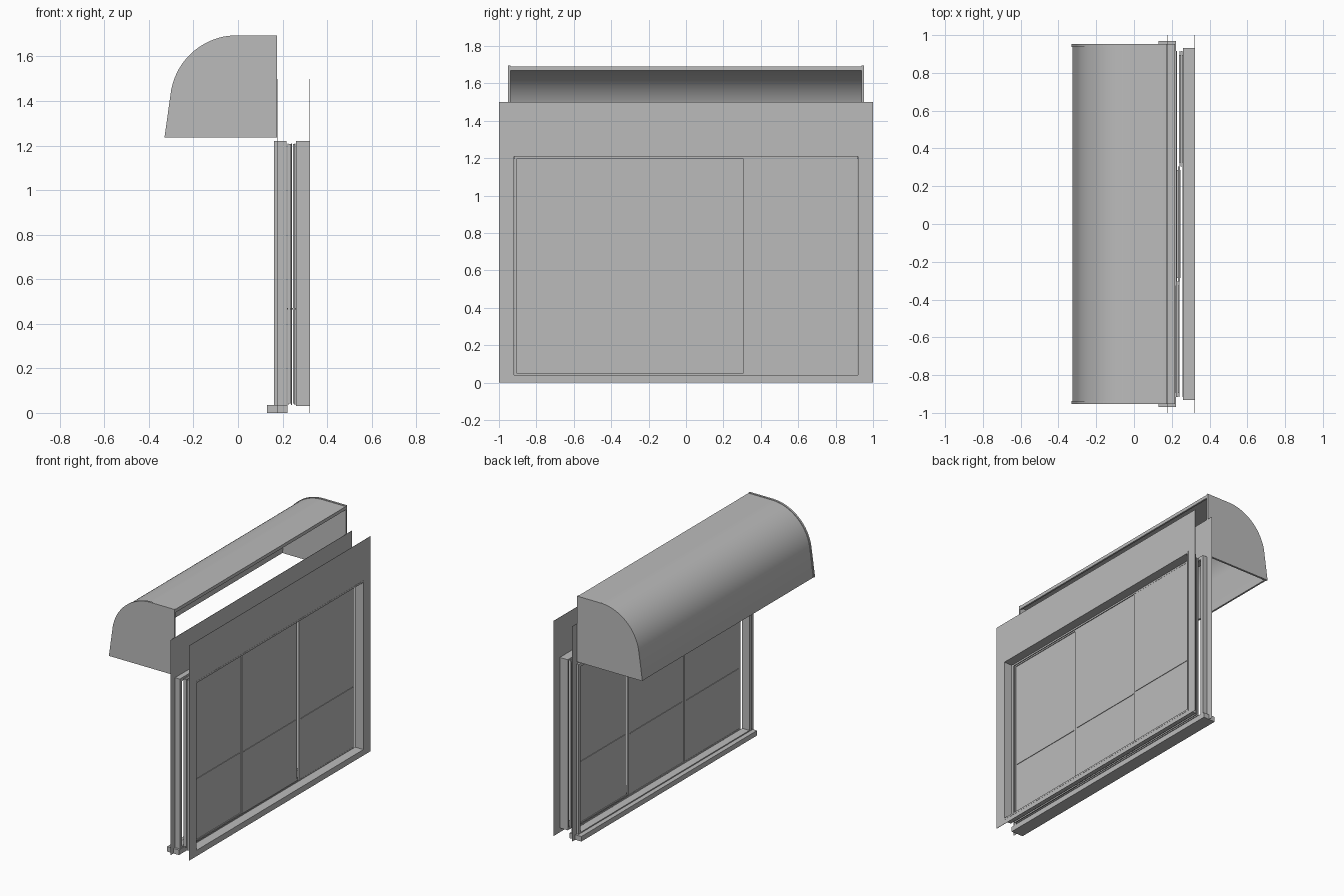
import bpy, bmesh
from math import cos, sin, radians

old = bpy.data.objects.get("Cube")
if old:
    bpy.data.objects.remove(old, do_unlink=True)

grey = bpy.data.materials.new("plain_grey")
grey.use_nodes = True
grey.diffuse_color = (0.5, 0.5, 0.5, 1)
grey.node_tree.nodes["Principled BSDF"].inputs["Base Color"].default_value = (0.5, 0.5, 0.5, 1)


def finish(name, bm):
    bmesh.ops.recalc_face_normals(bm, faces=bm.faces)
    mesh = bpy.data.meshes.new(name)
    bm.to_mesh(mesh)
    bm.free()
    mesh.materials.append(grey)
    obj = bpy.data.objects.new(name, mesh)
    bpy.context.collection.objects.link(obj)
    return obj


def add_box(bm, x, y, z):
    """Box from (low, high) pairs."""
    verts = bmesh.ops.create_cube(bm, size=1)["verts"]
    for v in verts:
        for i, (low, high) in enumerate((x, y, z)):
            v.co[i] = low + (v.co[i] + 0.5) * (high - low)


def box(name, x, y, z):
    bm = bmesh.new()
    add_box(bm, x, y, z)
    return finish(name, bm)


def ring(name, x, outer, inner):
    """Rectangular frame; outer and inner are (half width, bottom, top)."""
    bm = bmesh.new()
    loops = []
    for px in x:
        for half, low, high in (outer, inner):
            corners = ((-half, low), (half, low), (half, high), (-half, high))
            loops.append([bm.verts.new((px, y, z)) for y, z in corners])
    back_out, back_in, front_out, front_in = loops
    for a, b in ((back_out, back_in), (front_out, front_in),
                 (back_out, front_out), (back_in, front_in)):
        for i in range(4):
            j = (i + 1) % 4
            bm.faces.new((a[i], a[j], b[j], b[i]))
    return finish(name, bm)


def tube_frame(name, x, half, low, high, t):
    return ring(name, x, (half, low, high), (half - t, low + t, high - t))


def extrude_profile(name, points, y0, y1):
    """Extrude a closed x-z outline along y."""
    bm = bmesh.new()
    face = bm.faces.new([bm.verts.new((x, y0, z)) for x, z in points])
    moved = bmesh.ops.extrude_face_region(bm, geom=[face])["geom"]
    for v in moved:
        if isinstance(v, bmesh.types.BMVert):
            v.co.y = y1
    return finish(name, bm)


# Thin wall sheets with the window opening
ring("inner_wall_sheet", (0.178, 0.180), (1, 0, 1.5), (0.935, 0.03, 1.215))
ring("outer_wall_sheet", (0.321, 0.323), (1, 0, 1.5), (0.925, 0.035, 1.215))

# Window surrounds and sliding tracks
tube_frame("awning_side_frame", (0.162, 0.217), 0.952, 0.02, 1.22, 0.022)
tube_frame("room_side_frame", (0.26, 0.324), 0.932, 0.03, 1.22, 0.012)
for i, x in enumerate((0.222, 0.237, 0.253)):
    tube_frame(f"track_{i + 1}", (x, x + 0.005), 0.916, 0.036, 1.21, 0.012)
box("sill", (0.13, 0.222), (-0.968, 0.968), (0, 0.035))

# Three staggered window panels, each with a slim crossbar
for i, x in enumerate((0.224, 0.232, 0.246)):
    y0 = -0.915 + i * 0.61
    y1 = y0 + 0.61
    box(f"window_panel_{i + 1}", (x, x + 0.011), (y0, y1), (0.042, 1.208))
    box(f"crossbar_{i + 1}", (x - 0.004, x + 0.015), (y0 + 0.02, y1 - 0.02), (0.464, 0.47))


# Awning: curved open shell between two end caps
def awning_outline(inset):
    radius = 0.3 - inset
    arc = [(-0.005 + radius * cos(radians(a)), 1.395 + radius * sin(radians(a)))
           for a in range(90, 173, 4)]
    return [(0.175, 1.395 + radius)] + arc + [(-0.33 + inset, 1.236)]


shell = extrude_profile("awning_shell", awning_outline(0.004) + awning_outline(0.016)[::-1],
                        -0.94, 0.94)
bpy.context.view_layer.objects.active = shell
shell.select_set(True)
bpy.ops.object.shade_smooth_by_angle(angle=radians(35))
shell.select_set(False)
cap_outline = awning_outline(0) + [(0.175, 1.236)]
for name, y in (("right_awning_cap", -0.945), ("left_awning_cap", 0.945)):
    extrude_profile(name, cap_outline, y - 0.007, y + 0.007)

# Lip along the open upper edge of the awning
box("awning_top_lip", (0.163, 0.175), (-0.938, 0.938), (1.668, 1.69))
